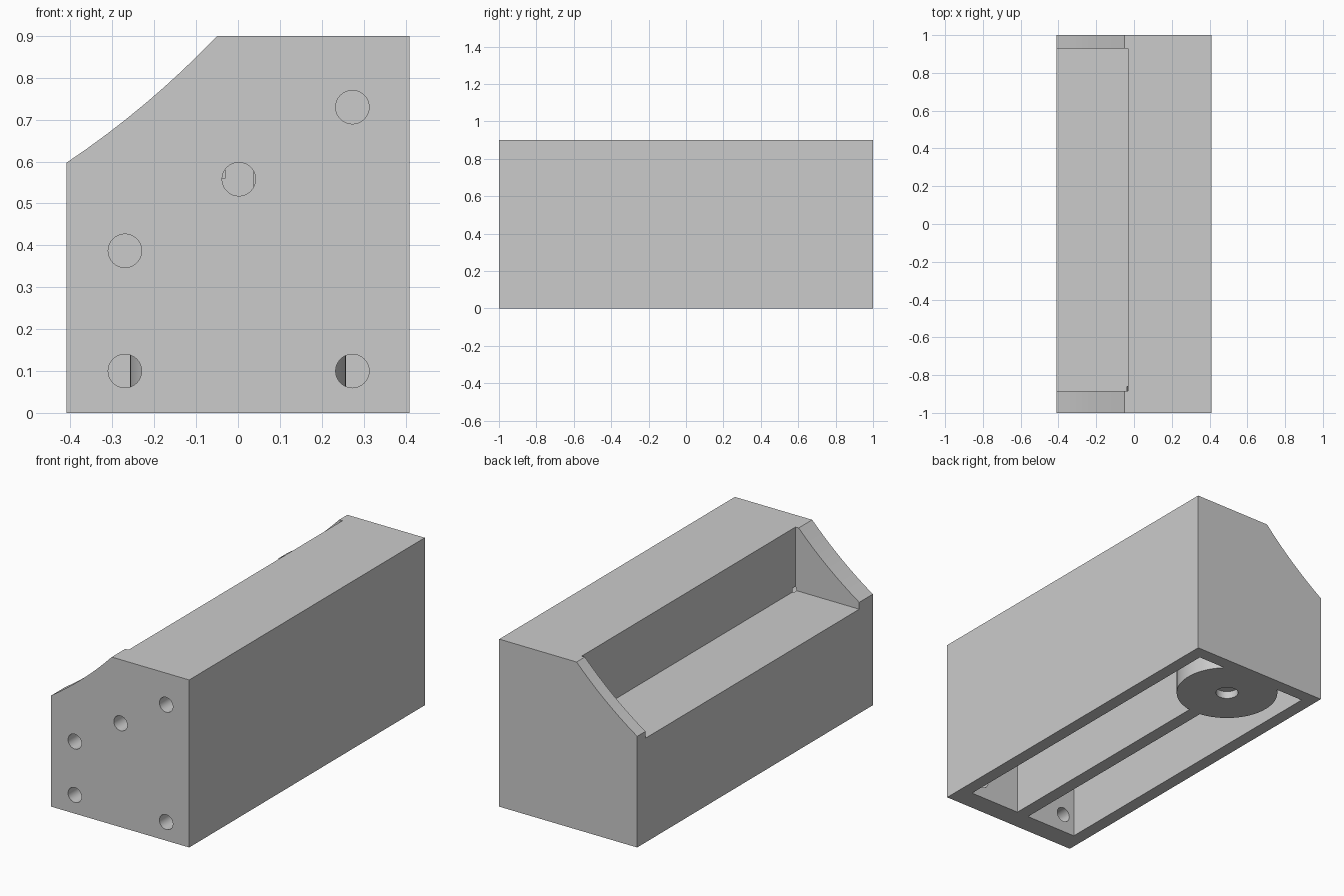
import bpy
import bmesh
import math
from mathutils import Matrix, Vector

if "Cube" in bpy.data.objects:
    bpy.data.objects.remove(bpy.data.objects["Cube"], do_unlink=True)

# Single plain material
grey = bpy.data.materials.new("light_grey")
grey.use_nodes = True
colour = (0.6, 0.6, 0.6, 1)
grey.diffuse_color = colour
grey.node_tree.nodes["Principled BSDF"].inputs["Base Color"].default_value = colour


def make_object(name, bm):
    bmesh.ops.recalc_face_normals(bm, faces=bm.faces)
    mesh = bpy.data.meshes.new(name)
    bm.to_mesh(mesh)
    bm.free()
    mesh.materials.append(grey)
    obj = bpy.data.objects.new(name, mesh)
    bpy.context.collection.objects.link(obj)
    return obj


def box(name, low, high):
    bm = bmesh.new()
    low, high = Vector(low), Vector(high)
    place = Matrix.Translation((low + high) / 2) @ Matrix.Diagonal((*(high - low), 1))
    bmesh.ops.create_cube(bm, size=1, matrix=place)
    return make_object(name, bm)


def cylinder(name, radius, start, end, sides):
    bm = bmesh.new()
    start, end = Vector(start), Vector(end)
    axis = end - start
    turn = axis.to_track_quat("Z", "Y").to_matrix().to_4x4()
    bmesh.ops.create_cone(bm, cap_ends=True, segments=sides, radius1=radius,
                          radius2=radius, depth=axis.length,
                          matrix=Matrix.Translation((start + end) / 2) @ turn)
    return make_object(name, bm)


def combine(target, tool, operation):
    mod = target.modifiers.new(tool.name, "BOOLEAN")
    mod.operation, mod.solver, mod.object = operation, "EXACT", tool
    bpy.context.view_layer.objects.active = target
    bpy.ops.object.modifier_apply(modifier=mod.name)
    bpy.data.objects.remove(tool, do_unlink=True)


# Main dimensions
HALF, TOP, FLOOR, WALL = 0.41, 0.9, 0.56, 0.07
FRONT_IN, BACK_IN = -0.885, 0.93
RIB_LEFT, RIB_RIGHT = 0.037, -0.034
INNER = HALF - WALL

# Housing: side profile with a slightly hollow slope, extruded front to back
slope_top, slope_low = Vector((-0.05, TOP)), Vector((-HALF, 0.597))
sag = Vector((0.64, -0.77)) * 0.013
profile = [Vector((-HALF, 0)), Vector((HALF, 0)), Vector((HALF, TOP))]
for i in range(9):
    t = i / 8
    profile.append(slope_top.lerp(slope_low, t) + sag * 4 * t * (1 - t))
bm = bmesh.new()
face = bm.faces.new([bm.verts.new((p.x, -1, p.y)) for p in profile])
extruded = bmesh.ops.extrude_face_region(bm, geom=[face])
bmesh.ops.translate(bm, vec=(0, 2, 0),
                    verts=[v for v in extruded["geom"] if isinstance(v, bmesh.types.BMVert)])
housing = make_object("housing", bm)

# Open tray between the end cheeks
combine(housing, box("tray_cutter", (-1, FRONT_IN, FLOOR), (-0.031, BACK_IN, 2)), "DIFFERENCE")

# Two chambers open at the bottom, leaving a central rib
for x0, x1, ceiling in ((-INNER, RIB_RIGHT, FLOOR - WALL), (RIB_LEFT, INNER, TOP - WALL)):
    combine(housing, box("chamber_cutter", (x0, FRONT_IN, -0.1), (x1, BACK_IN, ceiling)),
            "DIFFERENCE")

# Round boss under the back end, with a shallow socket
boss_y = 0.741
combine(housing, cylinder("boss", 0.258, (0, boss_y, 0), (0, boss_y, 0.22), 64), "UNION")
combine(housing, cylinder("socket_cutter", 0.057, (0, boss_y, -0.1), (0, boss_y, 0.04), 32),
        "DIFFERENCE")

# Mounting holes through the front wall
for x, z in ((-0.27, 0.1), (0.273, 0.1), (-0.27, 0.387), (0.002, 0.558), (0.273, 0.73)):
    combine(housing, cylinder("hole_cutter", 0.04, (x, -1.1, z), (x, -0.86, z), 32), "DIFFERENCE")

# Smooth round walls, crisp edges
bpy.ops.object.select_all(action="DESELECT")
housing.select_set(True)
bpy.context.view_layer.objects.active = housing
bpy.ops.object.shade_smooth_by_angle(angle=math.radians(25))
